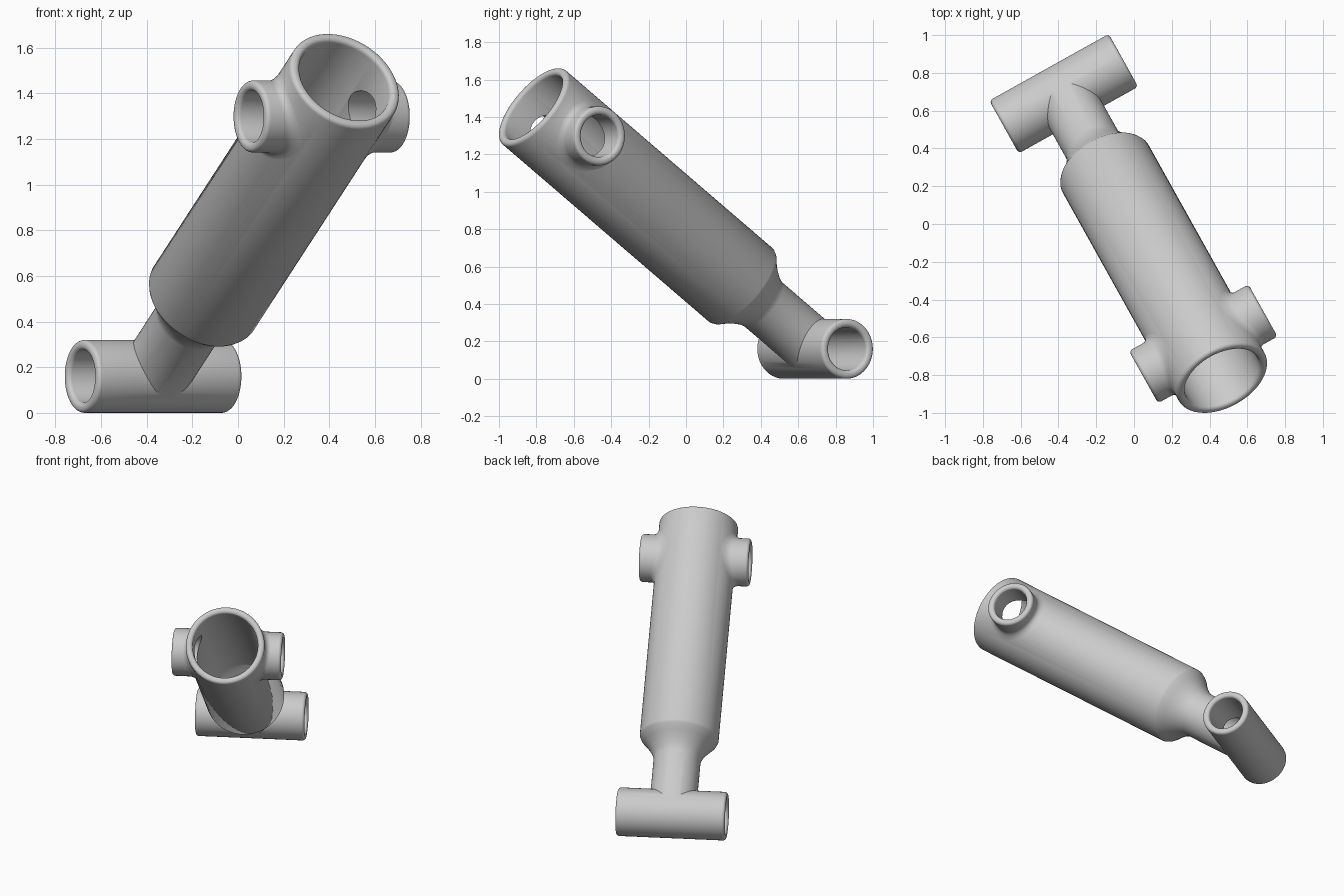
import bpy, bmesh, math
from mathutils import Vector, Matrix

cube = bpy.data.objects.get("Cube")
if cube:
    bpy.data.objects.remove(cube, do_unlink=True)

SEG = 64
BODY_R, ARM_R, NECK_R = 0.26, 0.158, 0.155
WALL, ROUND, FILLET = 0.045, 0.02, 0.035
HALF, TOP = 0.362, 2.165            # half length of the cross tubes, length of the body

# main directions: the body axis, and the horizontal axis of the cross tubes
yaw, pitch = math.radians(29.15), math.radians(36.9)
axis = Vector((math.sin(yaw) * math.cos(pitch), -math.cos(yaw) * math.cos(pitch), math.sin(pitch)))
cross = Vector((math.cos(yaw), math.sin(yaw), 0))
foot = Vector((-0.372, 0.69, 0.16))
head = foot + axis * 1.896

grey = bpy.data.materials.new("light_grey")
grey.use_nodes = True
grey.diffuse_color = (0.6, 0.6, 0.6, 1)
grey.node_tree.nodes["Principled BSDF"].inputs["Base Color"].default_value = (0.6, 0.6, 0.6, 1)


def frame(origin, z, x):
    m = Matrix((x, z.cross(x), z)).transposed().to_4x4()
    m.translation = origin
    return m


def saddle(y):
    return math.sqrt(BODY_R ** 2 - y ** 2)


def lathe(name, profile, matrix):
    """Closed solid of rings (radius, height, follows_body) about local z."""
    bm = bmesh.new()
    rings = []
    for r, h, follow in profile:
        ring = []
        for i in range(SEG):
            a = 2 * math.pi * i / SEG
            z = h + (saddle(r * math.sin(a)) if follow else 0)
            ring.append(bm.verts.new(matrix @ Vector((r * math.cos(a), r * math.sin(a), z))))
        rings.append(ring)
    for low, high in zip(rings, rings[1:]):
        for i in range(SEG):
            j = (i + 1) % SEG
            bm.faces.new((low[i], low[j], high[j], high[i]))
    bm.faces.new(rings[0][::-1])
    bm.faces.new(rings[-1])
    bmesh.ops.recalc_face_normals(bm, faces=bm.faces)
    mesh = bpy.data.meshes.new(name)
    bm.to_mesh(mesh)
    bm.free()
    mesh.materials.append(grey)
    obj = bpy.data.objects.new(name, mesh)
    bpy.context.collection.objects.link(obj)
    return obj


def quarter(steps=6):
    return [(math.sin(k * math.pi / 2 / steps), math.cos(k * math.pi / 2 / steps)) for k in range(steps + 1)]


def outer_end(r, end):
    """Rounded outer lip of an open end."""
    return [(r - ROUND + ROUND * c, end - ROUND + ROUND * s, False) for s, c in quarter()]


def inner_end(r, end):
    """Flared inner lip for a bore cutter, running past the end."""
    r -= WALL
    flare = [(r + ROUND - ROUND * c, end - ROUND + ROUND * s, False) for s, c in quarter()]
    return flare + [(r + ROUND, end + 0.03, False)]


def both_ends(half):
    return [(r, -h, f) for r, h, f in reversed(half)] + half


def combine(target, tool, operation):
    mod = target.modifiers.new("combine", 'BOOLEAN')
    mod.operation, mod.solver, mod.object = operation, 'EXACT', tool
    bpy.context.view_layer.objects.active = target
    bpy.ops.object.modifier_apply(modifier=mod.name)
    bpy.data.objects.remove(tool, do_unlink=True)


# body: neck, concave shoulder and long barrel
shoulder = [(0.0, 0.40), (0.007, 0.425), (0.02, 0.453), (0.038, 0.482), (0.065, 0.518), (0.097, 0.553), (0.105, 0.57)]
body_profile = [(NECK_R, 0, False)] + [(NECK_R + dr, h, False) for dr, h in shoulder]
bore_profile = [(NECK_R - WALL, 0, False)] + [(min(NECK_R + dr, BODY_R) - WALL, h + 0.015, False) for dr, h in shoulder]
body_frame = frame(foot, axis, cross)
body = lathe("hollow_pipe_body", body_profile + outer_end(BODY_R, TOP), body_frame)

# lower cross tube
foot_frame = frame(foot, cross, axis)
lower = lathe("lower_cross_tube", both_ends(outer_end(ARM_R + 0.002, HALF)), foot_frame)
combine(body, lower, 'UNION')

# side arms with a fillet where they meet the barrel
for side in (1, -1):
    base = [(ARM_R + FILLET, 0.1, False), (ARM_R + FILLET, -0.003, True)]
    fillet = [(ARM_R + FILLET * (1 - s), FILLET * (1 - c), True) for s, c in quarter()]
    arm = lathe("side_arm", base + fillet[1:] + outer_end(ARM_R, HALF), frame(head, cross * side, axis))
    combine(body, arm, 'UNION')

# bores
head_frame = frame(head, cross, axis)
cutters = [
    lathe("body_bore", bore_profile + inner_end(BODY_R, TOP), body_frame),
    lathe("lower_bore", both_ends(inner_end(ARM_R + 0.002, HALF)), foot_frame),
    lathe("upper_bore", both_ends(inner_end(ARM_R, HALF)), head_frame),
]
for cutter in cutters:
    cutter.hide_render = True
    combine(body, cutter, 'DIFFERENCE')

bpy.ops.object.select_all(action='DESELECT')
body.select_set(True)
bpy.context.view_layer.objects.active = body
bpy.ops.object.shade_smooth_by_angle(angle=math.radians(30))
